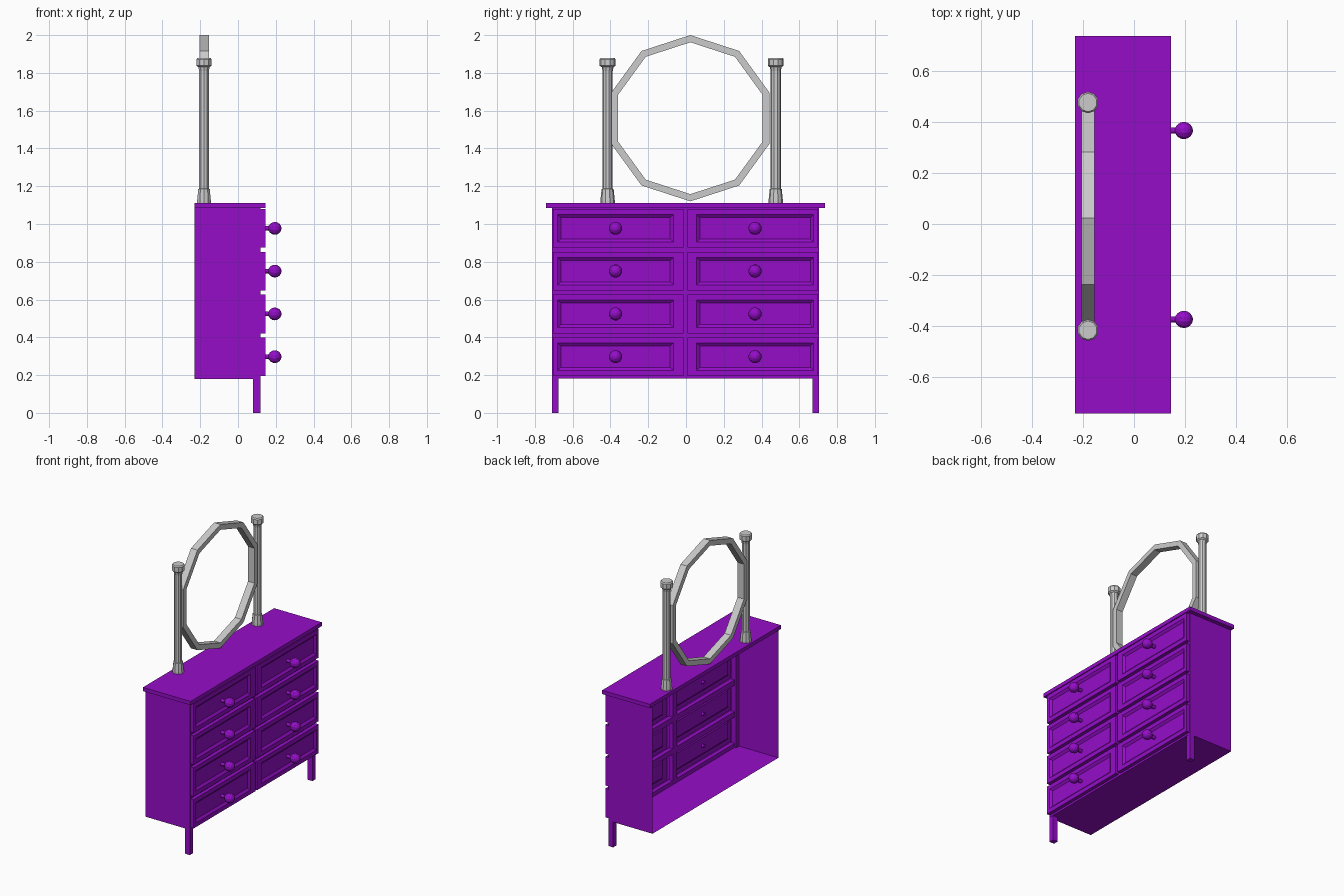
import bpy, bmesh, math
from mathutils import Matrix

if "Cube" in bpy.data.objects:
    bpy.data.objects.remove(bpy.data.objects["Cube"])

purple = bpy.data.materials.new("purple_paint")
purple.diffuse_color = (0.30, 0.004, 0.58, 1)
purple.use_nodes = True
purple.node_tree.nodes["Principled BSDF"].inputs["Base Color"].default_value = purple.diffuse_color


def finish(name, bm, mat=None):
    bmesh.ops.recalc_face_normals(bm, faces=bm.faces)
    me = bpy.data.meshes.new(name)
    bm.to_mesh(me)
    bm.free()
    ob = bpy.data.objects.new(name, me)
    bpy.context.collection.objects.link(ob)
    if mat:
        me.materials.append(mat)
    return ob


def box(name, x, y, z, mat=purple):
    bm = bmesh.new()
    bmesh.ops.create_cube(bm, size=1)
    for v in bm.verts:
        v.co = [r[0] if c < 0 else r[1] for c, r in zip(v.co, (x, y, z))]
    return finish(name, bm, mat)


def skin(bm, loops, cap_start=False, cap_end=True):
    """Bridge a list of equally long point loops with quads."""
    rings = [[bm.verts.new(p) for p in l] for l in loops]
    n = len(rings[0])
    for a, b in zip(rings, rings[1:]):
        for i in range(n):
            j = (i + 1) % n
            bm.faces.new((a[i], a[j], b[j], b[i]))
    if cap_start:
        bm.faces.new(rings[0])
    if cap_end:
        bm.faces.new(rings[-1])


def rect(x, y0, y1, z0, z1):
    return [(x, y0, z0), (x, y1, z0), (x, y1, z1), (x, y0, z1)]


def lathe(name, profile, sides, matrix, mat=None):
    """Revolve (radius, height) points about z, then place."""
    bm = bmesh.new()
    skin(bm, [[(r * math.cos(math.tau * (i + .5) / sides),
                r * math.sin(math.tau * (i + .5) / sides), h) for i in range(sides)]
              for r, h in profile], cap_start=True)
    bmesh.ops.transform(bm, matrix=matrix, verts=bm.verts)
    return finish(name, bm, mat)


# Cabinet: thin sides and floor, open at the back
bm = bmesh.new()
x0, x1, ya, yb, zb, zt = -0.23, 0.118, -0.71, 0.705, 0.18, 1.085
u_shape = [(ya, zt), (ya, zb), (yb, zb), (yb, zt)]
back = [bm.verts.new((x0, y, z)) for y, z in u_shape]
front = [bm.verts.new((x1, y, z)) for y, z in u_shape]
for i in range(3):
    bm.faces.new((back[i], back[i + 1], front[i + 1], front[i]))
finish("cabinet_shell", bm, purple)
box("cabinet_top", (-0.23, 0.145), (-0.74, 0.735), (1.085, 1.112))

# Front legs running up as corner posts, plus the face frame
box("front_leg_left", (0.08, 0.118), (-0.71, -0.674), (0, 1.085))
box("front_leg_right", (0.08, 0.118), (0.669, 0.705), (0, 1.085))
box("centre_stile", (0.09, 0.12), (-0.025, 0.02), (0.181, 1.085))
pitch = 0.2265
for i in range(5):
    z = 0.184 + pitch * i
    box("frame_rail", (0.09, 0.12), (-0.70, 0.695),
        (max(0.181, z - 0.013), min(1.084, z + 0.026)))

# Drawer fronts with recessed panels, and round knobs
knob_profile = [(0.012, -0.02), (0.012, 0.026)] + [
    (0.035 * math.sin(a), 0.06 - 0.035 * math.cos(a))
    for a in (math.pi * k / 8 for k in range(2, 8))] + [(0.004, 0.095)]
columns = [(-0.705, -0.013, -0.68, -0.066), (0.008, 0.70, 0.055, 0.676)]
for y0, y1, p0, p1 in columns:
    for row in range(4):
        z0 = 0.195 + pitch * row
        z1 = z0 + 0.205
        bm = bmesh.new()
        skin(bm, [rect(0.12, y0, y1, z0, z1),
                  rect(0.145, y0, y1, z0, z1),
                  rect(0.145, p0, p1, z0 + 0.03, z1 - 0.03),
                  rect(0.132, p0 + 0.018, p1 - 0.018, z0 + 0.046, z1 - 0.046)])
        finish("drawer_front", bm, purple)
        place = (Matrix.Translation((0.135, (p0 + p1) / 2, (z0 + z1) / 2))
                 @ Matrix.Rotation(math.pi / 2, 4, 'Y'))
        lathe("drawer_knob", knob_profile, 12, place, purple)

# Turned mirror posts
post_profile = [(0.038, 1.112), (0.038, 1.125), (0.032, 1.185), (0.027, 1.187),
                (0.027, 1.81), (0.031, 1.83), (0.042, 1.838), (0.042, 1.872),
                (0.036, 1.88)]
for y in (-0.415, 0.475):
    lathe("mirror_post", post_profile, 10, Matrix.Translation((-0.18, y, 0)))

# Ten-sided mirror frame
bm = bmesh.new()
section = [(0.44, -0.205), (0.44, -0.154), (0.402, -0.154), (0.402, -0.205), (0.44, -0.205)]
skin(bm, [[(x, 0.023 + r * math.sin(math.tau * i / 10), 1.56 + r * math.cos(math.tau * i / 10))
           for i in range(10)] for r, x in section], cap_end=False)
bmesh.ops.remove_doubles(bm, verts=bm.verts, dist=1e-5)
finish("mirror_frame", bm)
